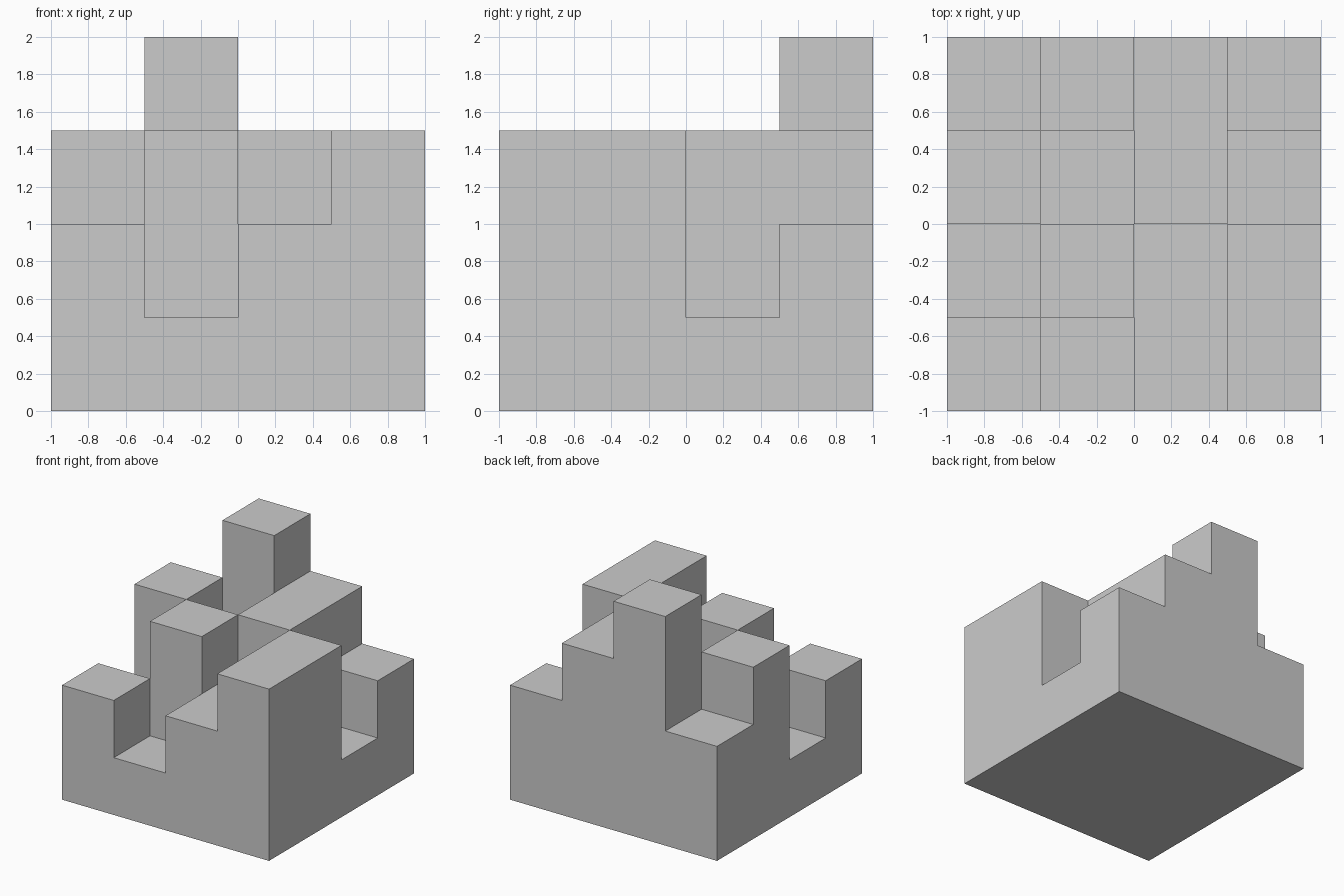
import bpy, bmesh, math
from mathutils import Vector

if "Cube" in bpy.data.objects:
    bpy.data.objects.remove(bpy.data.objects["Cube"])

STEP = 0.5
# Column heights in steps: rows run front to back, columns left to right
HEIGHTS = [
    [2, 1, 2, 3],
    [1, 3, 2, 3],
    [3, 2, 3, 1],
    [2, 4, 3, 2],
]


def filled(i, j, k):
    return 0 <= i < 4 and 0 <= j < 4 and 0 <= k < HEIGHTS[j][i]


def add_face(bm, centre, normal):
    # one outward-facing square of a unit cell
    u = Vector((normal.y, normal.z, normal.x))
    v = normal.cross(u)
    corners = [(-1, -1), (1, -1), (1, 1), (-1, 1)]
    bm.faces.new([bm.verts.new((centre + normal * 0.5 + u * a * 0.5 + v * b * 0.5) * STEP)
                  for a, b in corners])


# Stepped block: only the exposed sides of the filled cells
bm = bmesh.new()
directions = [Vector(d) for d in
              ((1, 0, 0), (-1, 0, 0), (0, 1, 0), (0, -1, 0), (0, 0, 1), (0, 0, -1))]
for j in range(4):
    for i in range(4):
        for k in range(HEIGHTS[j][i]):
            for d in directions:
                if not filled(i + int(d.x), j + int(d.y), k + int(d.z)):
                    add_face(bm, Vector((i - 1.5, j - 1.5, k + 0.5)), d)

# Weld the squares and merge the flat areas
bmesh.ops.remove_doubles(bm, verts=bm.verts[:], dist=0.001)
bmesh.ops.dissolve_limit(bm, angle_limit=math.radians(1), verts=bm.verts[:], edges=bm.edges[:])

mesh = bpy.data.meshes.new("stepped_block")
bm.to_mesh(mesh)
bm.free()
bpy.context.collection.objects.link(bpy.data.objects.new("stepped_block", mesh))
